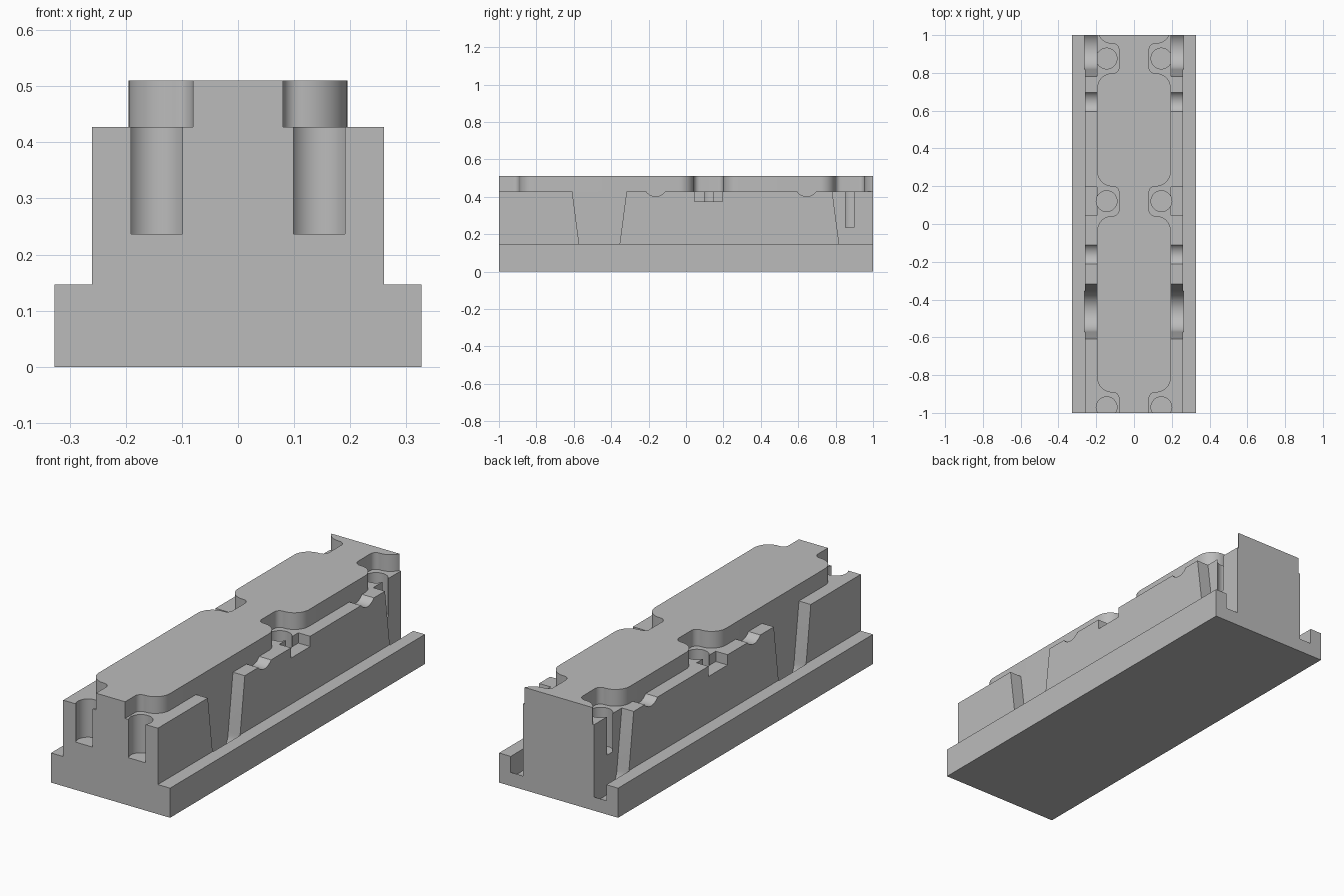
import bpy, bmesh
from math import sin, cos, radians
from mathutils import Vector

cube = bpy.data.objects.get("Cube")
if cube:
    bpy.data.objects.remove(cube, do_unlink=True)

grey = bpy.data.materials.new("plain_grey")
grey.use_nodes = True
colour = (0.5, 0.5, 0.5, 1)
grey.diffuse_color = colour
grey.node_tree.nodes["Principled BSDF"].inputs["Base Color"].default_value = colour

CORE, RAIL, BASE = 0.195, 0.26, 0.327      # half widths
LEDGE, SHELF, TOP = 0.147, 0.427, 0.51     # heights
STATIONS = (-0.97, 0.121, 0.876)           # screw positions along the length


def arc(cx, cy, r, start, end, steps=12):
    angles = [radians(start + (end - start) * i / steps) for i in range(steps + 1)]
    return [(cx + r * cos(a), cy + r * sin(a)) for a in angles]


def prism(name, outline, axis, low, high):
    """Extrude a 2D outline along x, y or z."""
    place = {"x": lambda u, v, w: (w, u, v),
             "y": lambda u, v, w: (u, w, v),
             "z": lambda u, v, w: (u, v, w)}[axis]
    bm = bmesh.new()
    face = bm.faces.new([bm.verts.new(place(u, v, low)) for u, v in outline])
    side = bmesh.ops.extrude_face_region(bm, geom=[face])["geom"]
    bmesh.ops.translate(bm, verts=[g for g in side if isinstance(g, bmesh.types.BMVert)],
                        vec=Vector(place(0, 0, high - low)))
    bmesh.ops.recalc_face_normals(bm, faces=bm.faces)
    mesh = bpy.data.meshes.new(name)
    bm.to_mesh(mesh)
    bm.free()
    mesh.materials.append(grey)
    obj = bpy.data.objects.new(name, mesh)
    bpy.context.collection.objects.link(obj)
    return obj


def activate(obj):
    bpy.ops.object.select_all(action="DESELECT")
    obj.select_set(True)
    bpy.context.view_layer.objects.active = obj


def cut(target, outline, axis, low, high):
    cutter = prism("cutter", outline, axis, low, high)
    cutter.hide_render = True
    activate(target)
    mod = target.modifiers.new("cut", "BOOLEAN")
    mod.operation, mod.solver, mod.object = "DIFFERENCE", "EXACT", cutter
    bpy.ops.object.modifier_apply(modifier=mod.name)
    bpy.data.objects.remove(cutter, do_unlink=True)


def mirrored(points):
    return points + [(-x, y) for x, y in reversed(points)]


# Stepped block: wide base with a narrower rail
body = prism("stepped_body", mirrored([(BASE, 0), (BASE, LEDGE), (RAIL, LEDGE), (RAIL, SHELF)]),
             "y", -1, 1)

for s in (-1, 1):
    def side_cut(outline, outer):
        cut(body, outline, "x", *sorted((s * CORE, s * outer)))

    # Tapered side slots with a round floor; the rear one runs out of the end
    for y in (-0.463, 0.927):
        side_cut([(y + 0.155, 0.6), (y + 0.145, SHELF)] + arc(y, LEDGE, 0.108, 0, -180, 20)
                 + [(y - 0.145, SHELF), (y - 0.155, 0.6)], 0.263)
    # Shallow round grooves
    for y in (-0.162, 0.645):
        side_cut(arc(y, SHELF + 0.0375, 0.0625, 0, 345, 46), 0.28)
    # Square pocket beside the middle screw hole
    side_cut([(0.045, 0.376), (0.195, 0.376), (0.195, 0.6), (0.045, 0.6)], 0.28)
    # Screw holes
    for y in STATIONS:
        cut(body, arc(s * 0.145, y, 0.055, 0, 350, 35), "z", 0.237, 0.6)


def bite(y):
    """Rounded recess in the plate edge around a screw hole."""
    return (arc(0.115, y - 0.158, 0.08, 0, 90) + arc(0.11, y - 0.048, 0.03, 270, 180, 8)
            + arc(0.11, y + 0.048, 0.03, 180, 90, 8) + arc(0.115, y + 0.158, 0.08, 270, 360))


# Raised top plate
edge = [p for y in STATIONS for p in bite(y) if abs(p[1]) < 0.998]
plate = prism("top_plate", mirrored([(0.08, -1)] + edge + [(0.187, 1)]), "z", SHELF, TOP)

for obj in (body, plate):
    activate(obj)
    bpy.ops.object.shade_smooth_by_angle(angle=radians(30))
